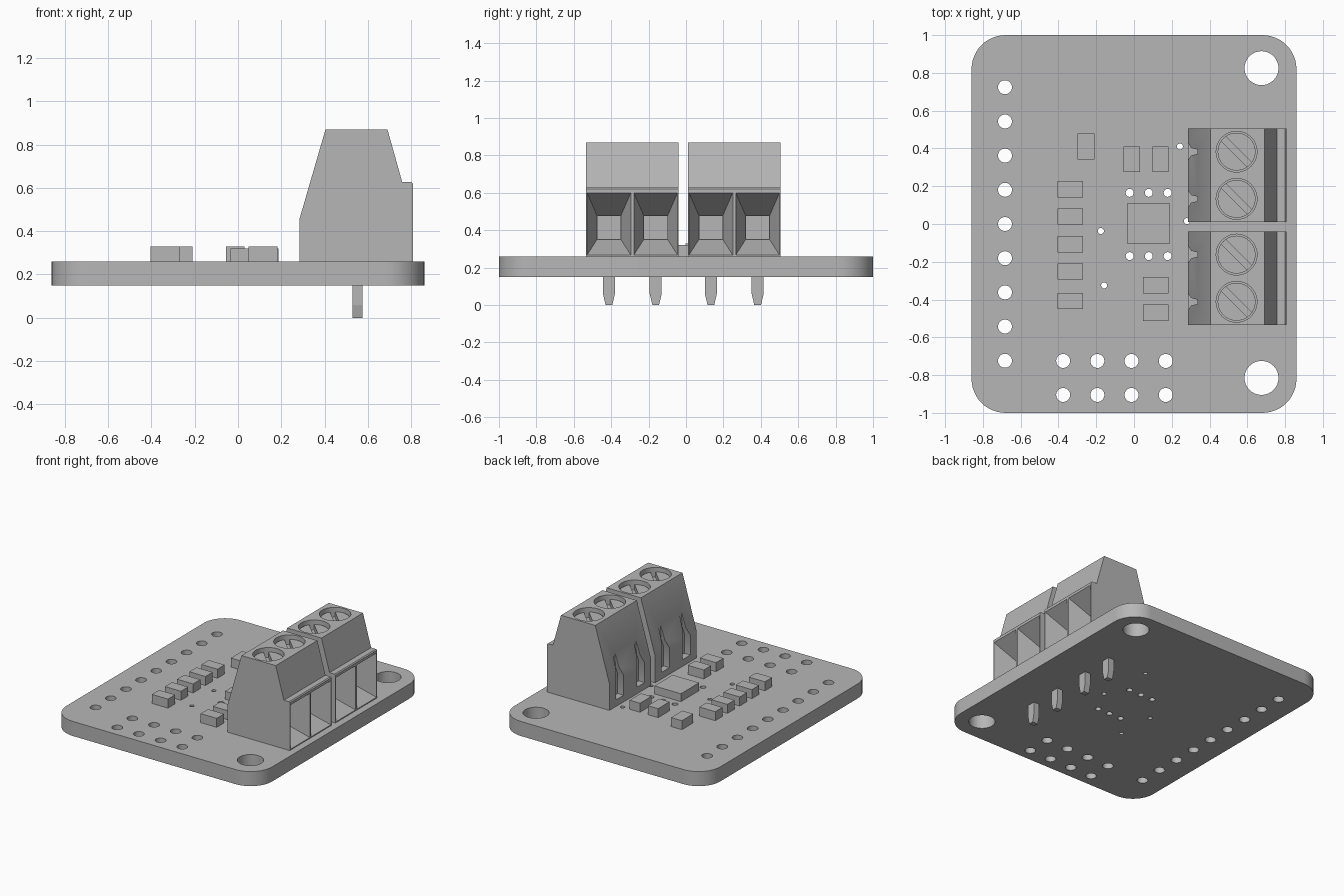
import bpy
import bmesh
from math import cos, sin, pi, radians

cube = bpy.data.objects.get("Cube")
if cube:
    bpy.data.objects.remove(cube, do_unlink=True)

grey = bpy.data.materials.new("plain grey")
grey.use_nodes = True
grey.diffuse_color = (0.47, 0.47, 0.47, 1)
grey.node_tree.nodes["Principled BSDF"].inputs["Base Color"].default_value = grey.diffuse_color


def loft(name, *rings):
    """Closed solid through rings that have the same number of points."""
    bm = bmesh.new()
    loops = [[bm.verts.new(p) for p in ring] for ring in rings]
    n = len(loops[0])
    for a, b in zip(loops, loops[1:]):
        for i in range(n):
            j = (i + 1) % n
            bm.faces.new((a[i], a[j], b[j], b[i]))
    bm.faces.new(loops[0])
    bm.faces.new(loops[-1])
    bmesh.ops.recalc_face_normals(bm, faces=bm.faces)
    mesh = bpy.data.meshes.new(name)
    bm.to_mesh(mesh)
    bm.free()
    mesh.materials.append(grey)
    obj = bpy.data.objects.new(name, mesh)
    bpy.context.collection.objects.link(obj)
    return obj


def rect_z(x, y, hx, hy, z):
    return [(x - hx, y - hy, z), (x + hx, y - hy, z), (x + hx, y + hy, z), (x - hx, y + hy, z)]


def rect_x(x, y, hy, z0, z1):
    return [(x, y - hy, z0), (x, y + hy, z0), (x, y + hy, z1), (x, y - hy, z1)]


def box(name, x0, x1, y0, y1, z0, z1):
    x, y, hx, hy = (x0 + x1) / 2, (y0 + y1) / 2, (x1 - x0) / 2, (y1 - y0) / 2
    return loft(name, rect_z(x, y, hx, hy, z0), rect_z(x, y, hx, hy, z1))


def cylinder(name, x, y, r, z0, z1, n=32):
    def ring(z):
        return [(x + r * cos(2 * pi * i / n), y + r * sin(2 * pi * i / n), z) for i in range(n)]
    return loft(name, ring(z0), ring(z1))


def cut(obj, cutters):
    """Subtract the cutters for good and remove them."""
    for c in cutters:
        mod = obj.modifiers.new("cut", "BOOLEAN")
        mod.operation = "DIFFERENCE"
        mod.solver = "EXACT"
        mod.object = c
    bpy.context.view_layer.update()
    deps = bpy.context.evaluated_depsgraph_get()
    mesh = bpy.data.meshes.new_from_object(obj.evaluated_get(deps))
    obj.modifiers.clear()
    obj.data = mesh
    for c in cutters:
        bpy.data.objects.remove(c, do_unlink=True)


def smooth(obj):
    bpy.ops.object.select_all(action="DESELECT")
    obj.select_set(True)
    bpy.context.view_layer.objects.active = obj
    bpy.ops.object.shade_smooth_by_angle(angle=radians(30))


BOTTOM, TOP = 0.15, 0.26

# Circuit board with rounded corners
HX, HY, R = 0.86, 1.0, 0.18
outline = []
for k, (sx, sy) in enumerate([(1, 1), (-1, 1), (-1, -1), (1, -1)]):
    for i in range(13):
        a = (k + i / 12) * pi / 2
        outline.append((sx * (HX - R) + R * cos(a), sy * (HY - R) + R * sin(a)))
board = loft("circuit_board", *[[(x, y, z) for x, y in outline] for z in (BOTTOM, TOP)])

# Holes: side row, corner double row, mounting holes, vias
holes = [(-0.683, 0.181 * k, 0.037) for k in range(-4, 5)]
holes += [(-0.375 + 0.181 * k, y, 0.037) for k in range(4) for y in (-0.725, -0.905)]
holes += [(0.675, 0.825, 0.09), (0.675, -0.815, 0.09)]
holes += [(x, y, 0.021) for x in (-0.023, 0.078, 0.178) for y in (0.165, -0.17)]
holes += [(x, y, 0.016) for x, y in ((0.243, 0.41), (-0.175, -0.037), (-0.158, -0.325), (0.28, 0.015))]
cut(board, [cylinder("hole_cutter", x, y, r, 0.1, 0.3) for x, y, r in holes])
smooth(board)

# Small surface components: (centre x, centre y, half x, half y)
chips = [(-0.255, 0.41, 0.045, 0.068), (-0.012, 0.343, 0.043, 0.068), (0.14, 0.343, 0.043, 0.068)]
chips += [(-0.337, y, 0.067, 0.043) for y in (0.184, 0.04, -0.107, -0.252, -0.407)]
chips += [(0.115, y, 0.067, 0.044) for y in (-0.325, -0.47)]
for i, (x, y, hx, hy) in enumerate(chips):
    box(f"small_component_{i + 1}", x - hx, x + hx, y - hy, y + hy, TOP, 0.328)
box("main_chip", -0.034, 0.187, -0.107, 0.11, TOP, 0.32)

# Terminal blocks, each with two positions
profile = [(0.285, TOP), (0.285, 0.46), (0.404, 0.87), (0.69, 0.87),
           (0.758, 0.627), (0.8, 0.627), (0.807, 0.62), (0.807, TOP)]
SCREW_X = 0.543
for side, yc in (("right", -0.287), ("left", 0.258)):
    block = loft(f"terminal_block_{side}",
                 *[[(x, yc + s * 0.248, z) for x, z in profile] for s in (-1, 1)])
    cutters = []
    for n, y in enumerate((yc - 0.125, yc + 0.125)):
        # Wire entry: funnel, then a square pocket
        cutters.append(loft("funnel_cutter", rect_x(0.63, y, 0.064, 0.35, 0.478),
                            rect_x(0.807, y, 0.117, 0.267, 0.6),
                            rect_x(0.83, y, 0.117, 0.267, 0.6)))
        cutters.append(box("pocket_cutter", 0.47, 0.64, y - 0.062, y + 0.062, 0.352, 0.476))
        # Screw recess
        cutters.append(cylinder("recess_cutter", SCREW_X, y, 0.108, 0.78, 0.9, 48))
        # Spear-shaped notch in the back face
        half = [(0.047, 0.31), (0.047, 0.46), (0.02, 0.52), (0.01, 0.66)]
        spear = half + [(-a, z) for a, z in reversed(half)]
        cutters.append(loft("notch_cutter", *[[(x, y + a, z) for a, z in spear] for x in (0.25, 0.335)]))

        # Slotted screw head
        screw = cylinder(f"screw_{side}_{n + 1}", SCREW_X, y, 0.1, 0.77, 0.84, 48)
        d, w = 0.1, 0.012
        slot = [(SCREW_X + sx * d + sw * w, y - sx * d + sw * w)
                for sx, sw in ((-1, -1), (1, -1), (1, 1), (-1, 1))]
        cut(screw, [loft("slot_cutter", *[[(px, py, z) for px, py in slot] for z in (0.8, 0.9)])])
        smooth(screw)

        # Solder pin with a tapered tip
        loft(f"pin_{side}_{n + 1}", rect_z(0.552, y, 0.023, 0.018, 0),
             rect_z(0.552, y, 0.023, 0.032, 0.06), rect_z(0.552, y, 0.023, 0.032, BOTTOM + 0.01))
    cut(block, cutters)
    smooth(block)
